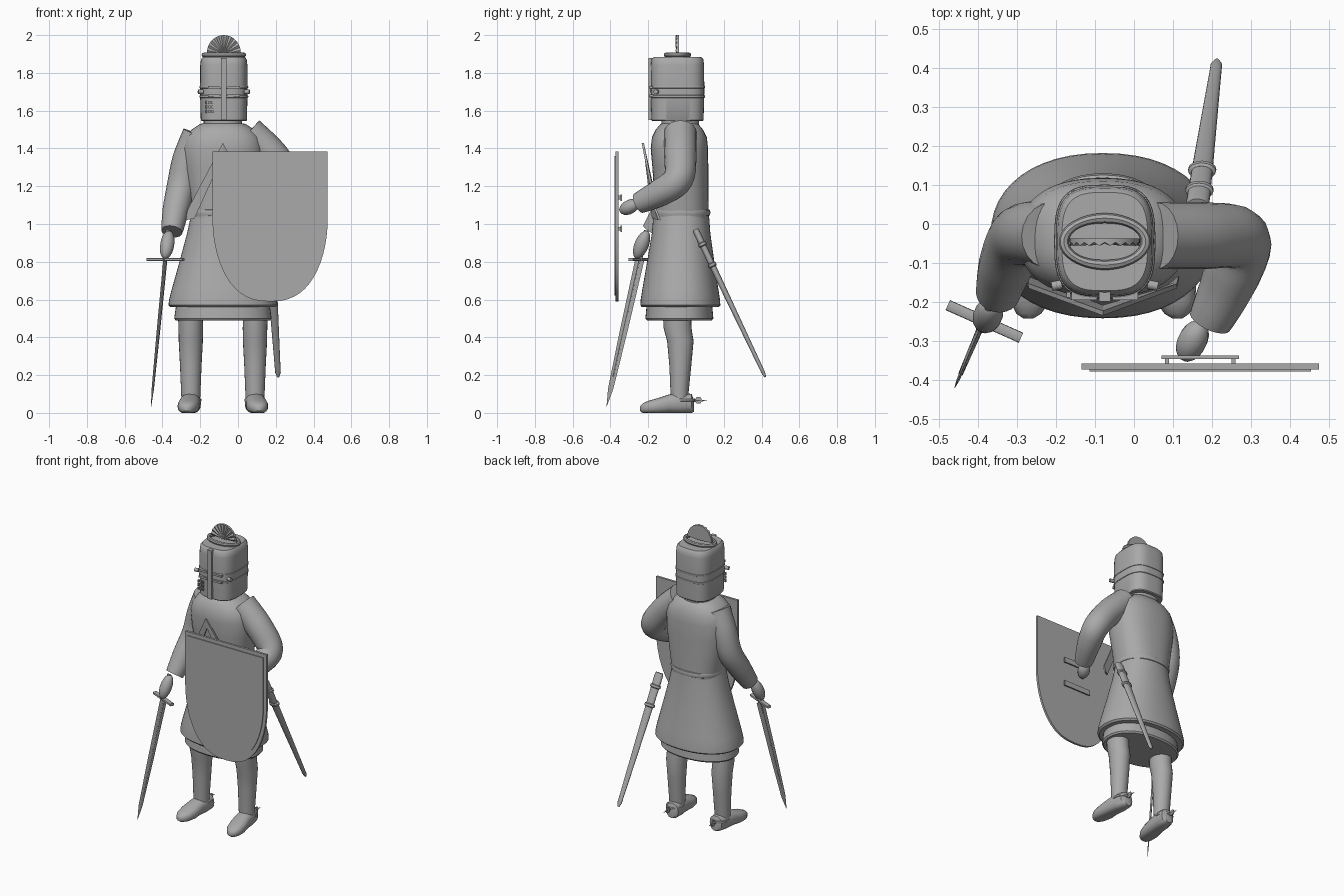
import bpy, bmesh, math
from mathutils import Vector as V

if "Cube" in bpy.data.objects:
    bpy.data.objects.remove(bpy.data.objects["Cube"])

grey = bpy.data.materials.new("steel_grey")
grey.diffuse_color = (0.4, 0.4, 0.4, 1)
grey.use_nodes = True
grey.node_tree.nodes["Principled BSDF"].inputs["Base Color"].default_value = grey.diffuse_color
CX, CY = -0.08, -0.03          # body axis


def make(name, verts, faces):
    me = bpy.data.meshes.new(name)
    me.from_pydata([tuple(v) for v in verts], [], faces)
    bm = bmesh.new()
    bm.from_mesh(me)
    bmesh.ops.recalc_face_normals(bm, faces=bm.faces)
    bm.to_mesh(me)
    bm.free()
    me.materials.append(grey)
    ob = bpy.data.objects.new(name, me)
    bpy.context.collection.objects.link(ob)
    return ob


def ring(c, u, v, ru, rv, n=32, p=2.0):
    """Superellipse section around c in the plane u, v."""
    out = []
    for i in range(n):
        a = 2 * math.pi * i / n
        ca, sa = math.cos(a), math.sin(a)
        out.append(V(c) + V(u) * math.copysign(abs(ca) ** (2 / p), ca) * ru
                   + V(v) * math.copysign(abs(sa) ** (2 / p), sa) * rv)
    return out


def loft(name, rings, closed=False):
    n, m = len(rings[0]), len(rings)
    faces = [(k * n + i, k * n + (i + 1) % n, (k + 1) % m * n + (i + 1) % n, (k + 1) % m * n + i)
             for k in range(m if closed else m - 1) for i in range(n)]
    if not closed:
        faces += [tuple(range(n)), tuple(range((m - 1) * n, m * n))]
    return make(name, [v for r in rings for v in r], faces)


def stack(name, rows, n=48, p=2.4):
    """Horizontal sections given as (z, cx, cy, rx, ry)."""
    return loft(name, [ring((x, y, z), (1, 0, 0), (0, 1, 0), rx, ry, n, p) for z, x, y, rx, ry in rows])


def tube(name, pts, radii, side=(0, 1, 0), n=20, p=2.0):
    """Sections across a path; each radius is (along side, across it)."""
    pts, rings = [V(q) for q in pts], []
    for k, q in enumerate(pts):
        t = (pts[min(k + 1, len(pts) - 1)] - pts[max(k - 1, 0)]).normalized()
        s = V(side)
        u = (s - t * s.dot(t)).normalized()
        rings.append(ring(q, u, t.cross(u), *radii[k], n, p))
    return loft(name, rings)


def limb(name, pts, radii, steps=5):
    """Tube along a smoothed path."""
    pts = [V(q) for q in pts]
    P, R = [], []
    for k in range(len(pts) - 1):
        a, b, c, d = (pts[max(k - 1, 0)], pts[k], pts[k + 1], pts[min(k + 2, len(pts) - 1)])
        for s in range(steps + (k == len(pts) - 2)):
            t = s / steps
            P.append(0.5 * (2 * b + (c - a) * t + (2 * a - 5 * b + 4 * c - d) * t * t
                            + (3 * b - a - 3 * c + d) * t ** 3))
            r = radii[k] * (1 - t) + radii[k + 1] * t
            R.append((r, r))
    return tube(name, P, R)


def hoop(name, c, rx, ry, mr, mz, p=2.4, n=48):
    base = ring((0, 0, 0), (1, 0, 0), (0, 1, 0), rx, ry, n, p)
    return loft(name, [ring(V(c) + b, b.normalized(), (0, 0, 1), mr, mz, 8) for b in base], True)


def plate(name, pts, y0, y1):
    """Outline in x, z extruded between two depths."""
    n = len(pts)
    vs = [(x, y, z) for y in (y0, y1) for x, z in pts]
    return make(name, vs, [tuple(range(n)), tuple(range(n, 2 * n))]
                + [(i, (i + 1) % n, n + (i + 1) % n, n + i) for i in range(n)])


def box(name, x0, x1, y0, y1, z0, z1):
    return plate(name, [(x0, z0), (x1, z0), (x1, z1), (x0, z1)], y0, y1)


def ball(name, c, d, long, wide, side=(0, 1, 0)):
    """Egg-shaped form along direction d."""
    c, d = V(c), V(d).normalized()
    ts = [-math.pi / 2 + 0.12 + k * (math.pi - 0.24) / 9 for k in range(10)]
    return tube(name, [c + d * long * math.sin(t) for t in ts],
                [(wide * math.cos(t), wide * math.cos(t)) for t in ts], side, 14)


# torso, skirt and hem
stack("torso", [(1.03, CX, -.025, .165, .145), (1.15, CX, -.025, .185, .143), (1.3, CX, -.03, .21, .148),
                (1.4, CX, -.035, .215, .152), (1.46, CX, -.035, .2, .145), (1.5, CX, -.035, .165, .125),
                (1.53, CX, -.035, .12, .1), (1.535, CX, -.035, .09, .08)])
stack("neck", [(1.48, CX, -.03, .105, .1), (1.57, CX, -.03, .1, .1)])
stack("skirt", [(1.07, CX, -.025, .163, .145), (.95, CX, -.026, .19, .155), (.8, CX, -.028, .23, .178),
                (.65, CX, -.03, .272, .202), (.6, CX, -.03, .285, .21), (.57, CX, -.03, .288, .212),
                (.56, CX, -.03, .277, .203)], p=2.2)
stack("hem", [(.6, CX, -.035, .245, .17), (.555, CX, -.035, .25, .175), (.5, CX, -.035, .258, .18),
              (.49, CX, -.035, .25, .172)], p=2.2)
hoop("belt", (CX, -.025, 1.06), .16, .14, .015, .02, 2.3)

# chest chevron: two folded strips meeting at a raised point
for s in (-1, 1):
    tri = [(0, 1.43, -.235), (.19, 1.07, -.165), (.195, 1.02, -.145), (.15, 1.03, -.18), (0, 1.36, -.22)]
    vs = [(CX + s * x, y + o, z) for o in (0, .012) for x, z, y in tri]
    make("chest_chevron", vs, [tuple(range(5)), tuple(range(5, 10))]
         + [(i, (i + 1) % 5, 5 + (i + 1) % 5, 5 + i) for i in range(5)])

# helmet
HX, HY = -.075, -.045
stack("helmet", [(1.545, HX, HY, .118, .133), (1.55, HX, HY, .122, .138), (1.7, HX, HY, .126, .142),
                 (1.84, HX, HY, .125, .141), (1.872, HX, HY, .121, .137), (1.885, HX, HY, .11, .126)], 56, 3.2)
for z in (1.675, 1.725):
    hoop("helmet_band", (HX, HY, z), .125, .141, .005, .007, 3.2, 56)
box("face_bar", HX - .015, HX + .015, -.199, -.175, 1.55, 1.88)
for s in (-1, 1):
    for z in (1.673, 1.717):
        xs = sorted((HX + s * .02, HX + s * .085))
        box("eye_slit_rim", *xs, -.195, -.17, z, z + .013)
    tube("visor_pin", [(HX + s * .11, -.155, 1.7), (HX + s * .136, -.16, 1.7)], [(.012, .012)] * 2, n=10)
for i in range(3):
    for j in range(3):
        x, z = -.168 + i * .017, 1.595 + j * .024
        box("breath_hole", x - .005, x + .005, -.189, -.175, z - .008, z + .008)

# crest ring and pleated fan
hoop("crest_ring", (HX, -.045, 1.895), .105, .06, .013, .013, 2)
N = 20
fan = [(HX, -.05, 1.9), (HX, -.037, 1.9)]
for i in range(N + 1):
    a = math.pi * i / N
    x, z = HX + .09 * math.cos(a), 1.905 + .095 * math.sin(a)
    fan += [(x, -.056 if i % 2 else -.047, z), (x, -.037, z)]
faces = [(0, 2, 3, 1), (0, 2 * N + 2, 2 * N + 3, 1)]
for i in range(N):
    k = 2 + 2 * i
    faces += [(0, k, k + 2), (1, k + 1, k + 3), (k, k + 1, k + 3, k + 2)]
make("crest_fan", fan, faces)

# arms and hands
limb("sword_arm", [(-.21, -.03, 1.47), (-.265, -.025, 1.34), (-.3, -.04, 1.2), (-.33, -.11, 1.07),
                   (-.35, -.18, .96)], [.086, .083, .077, .07, .056])
ball("sword_hand", (-.375, -.235, .89), (-.05, -.12, -.3), .08, .038)
limb("shield_arm", [(.055, -.03, 1.485), (.175, -.03, 1.37), (.27, -.04, 1.24), (.25, -.13, 1.17),
                    (.195, -.25, 1.11)], [.086, .086, .08, .074, .056])
ball("shield_hand", (.15, -.3, 1.09), (-.06, -.12, -.06), .06, .038, (0, 0, 1))

# legs, feet and spurs
for s in (-1, 1):
    x = CX + s * .17
    stack("leg", [(.6, x + s * .005, -.05, .066, .075), (.45, x, -.045, .065, .074), (.38, x, -.03, .064, .07),
                  (.25, x, -.03, .057, .058), (.08, x, -.035, .05, .046)], 24, 2)
    foot = [(.042, .035, .025, .03), (.03, .05, .045, .05), (-.03, .052, .054, .056), (-.09, .048, .054, .05),
            (-.15, .036, .058, .042), (-.2, .03, .05, .034), (-.23, .025, .032, .025), (-.243, .022, .012, .012)]
    fr = [ring((x - s * .003 - s * .1 * y, y, z), (1, 0, 0), (0, 0, 1), w, h, 20, 2.4) for y, z, w, h in foot]
    for r in fr:
        for v in r:
            v.z = max(v.z, 0)
    loft("foot", fr)
    hoop("spur_strap", (x, -.015, .068), .052, .06, .005, .008, 2, 24)
    tube("spur_spike", [(x, .04, .066), (x, .065, .066), (x, .11, .064)],
         [(.01, .01), (.006, .006), (.001, .001)], (0, 0, 1), 8)
    tube("spur_rowel", [(x - .004, .066, .066), (x + .004, .066, .066)], [(.02, .02)] * 2, (0, 1, 0), 6)

# sword
top, tip = V((-.385, -.245, .81)), V((-.46, -.42, .035))
w = (.4, .9, 0)
path = [top.lerp(tip, t) for t in (0, .5, .88, 1)]
tube("sword_blade", path, [(.026, .007), (.022, .006), (.015, .004), (.001, .001)], w, 4)
tube("sword_fuller", [top.lerp(tip, t) for t in (0, .8)], [(.006, .009), (.004, .006)], w, 8)
tube("sword_guard", [(-.478, -.208, .812), (-.29, -.292, .812)], [(.009, .014)] * 2, (0, 0, 1), 12, 4)
tube("sword_grip", [top, top + (top - tip) * .2], [(.013, .013)] * 2, w, 12)

# scabbard with two collars
a, b = V((.163, .05, .97)), V((.213, .42, .19))
ts = (0, .02, .3, .94, .97, 1)
tube("scabbard", [a.lerp(b, t) for t in ts],
     [(.026, .016), (.03, .018), (.026, .016), (.015, .01), (.015, .01), (.006, .005)], (1, 0, 0), 16)
for t in (.1, .24):
    tube("scabbard_collar", [a.lerp(b, t + d) for d in (-.014, -.008, .008, .014)],
         [(.028, .017), (.036, .023), (.036, .023), (.028, .017)], (1, 0, 0), 16)


# shield with raised front panel and rear straps
def shield(k):
    half = [(.305 * math.cos(t) ** .8, 1.03 - .44 * math.sin(t))
            for t in [math.pi / 2 * i / 14 for i in range(14)]]
    pts = [(.305, 1.385)] + half + [(0, .59)]
    pts += [(-x, z) for x, z in reversed(pts[:-1])]
    return [(.17 + x * k, 1.03 + (z - 1.03) * k) for x, z in pts]


plate("shield", shield(1), -.373, -.358)
plate("shield_panel", shield(.93), -.379, -.37)
for z in (.975, 1.14):
    box("shield_strap", .07, .27, -.347, -.338, z - .017, z + .017)
    for x in (.08, .25):
        box("strap_mount", x, x + .01, -.36, -.342, z - .01, z + .01)

# smooth shading with kept edges
bpy.ops.object.select_all(action='SELECT')
bpy.context.view_layer.objects.active = bpy.context.selected_objects[0]
bpy.ops.object.shade_smooth_by_angle(angle=math.radians(38))
